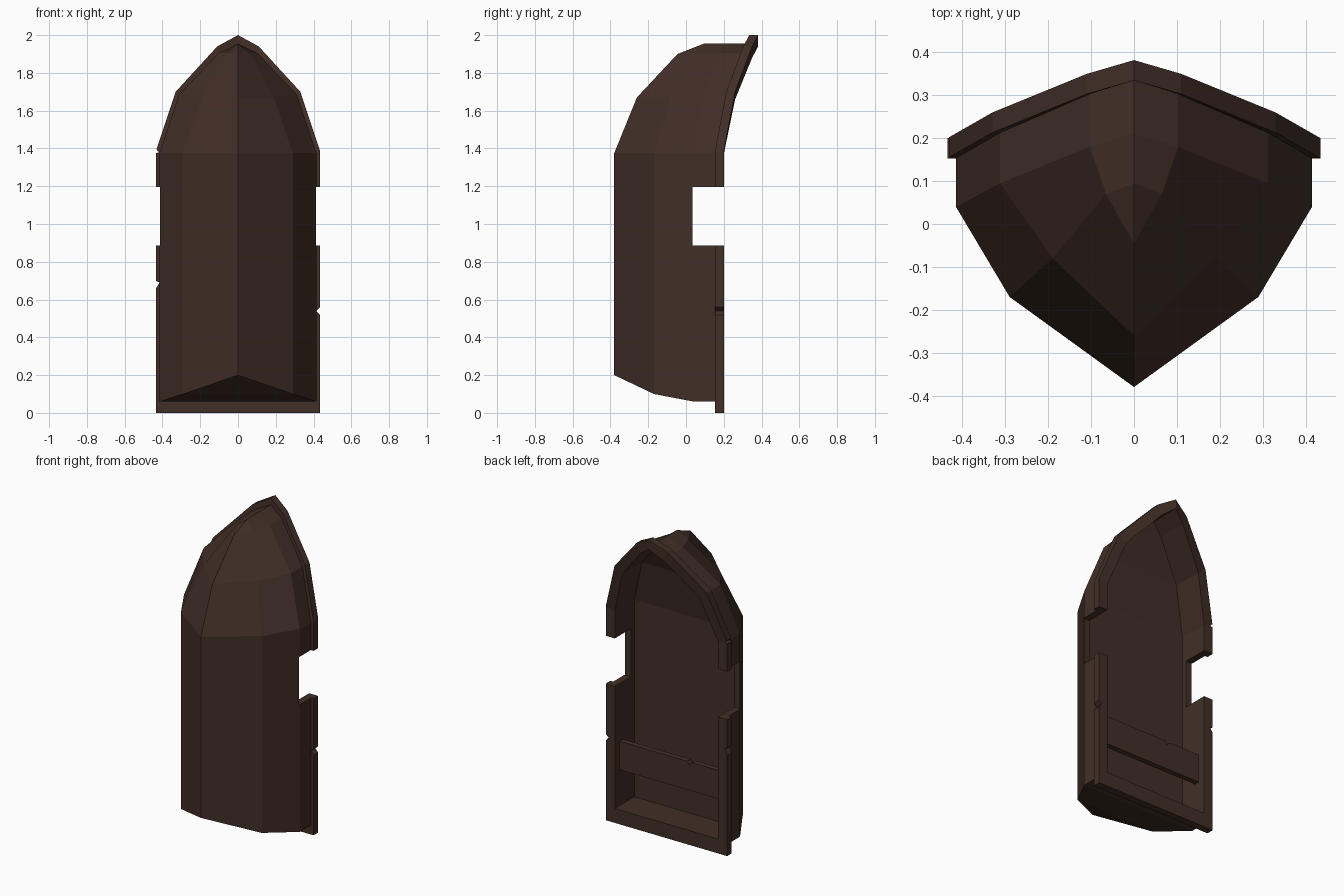
import bpy, bmesh

if "Cube" in bpy.data.objects:
    bpy.data.objects.remove(bpy.data.objects["Cube"])

wood = bpy.data.materials.new("dark_wood")
wood.diffuse_color = (0.054, 0.028, 0.020, 1)
wood.use_nodes = True
wood.node_tree.nodes["Principled BSDF"].inputs["Base Color"].default_value = wood.diffuse_color


def make_object(name, bm):
    bmesh.ops.recalc_face_normals(bm, faces=bm.faces)
    me = bpy.data.meshes.new(name)
    bm.to_mesh(me)
    bm.free()
    me.materials.append(wood)
    ob = bpy.data.objects.new(name, me)
    bpy.context.collection.objects.link(ob)
    return ob


def add_prism(bm, outline, y0, y1):
    """Solid from an x-z outline pushed along y."""
    a = [bm.verts.new((x, y0, z)) for x, z in outline]
    b = [bm.verts.new((x, y1, z)) for x, z in outline]
    bm.faces.new(a)
    bm.faces.new(b[::-1])
    for i in range(len(a)):
        j = (i + 1) % len(a)
        bm.faces.new((a[i], b[i], b[j], a[j]))


def add_box(bm, x0, x1, y0, y1, z0, z1):
    add_prism(bm, [(x0, z0), (x1, z0), (x1, z1), (x0, z1)], y0, y1)


def cut(ob, cutter):
    m = ob.modifiers.new("cut", 'BOOLEAN')
    m.operation = 'DIFFERENCE'
    m.solver = 'EXACT'
    m.object = cutter
    cutter.hide_render = True
    cutter.hide_viewport = False
    cutter.display_type = 'WIRE'


# Hull lines from stern to bow (half hull): five stations each
keel = [(0, -.38, .20), (0, -.38, 1.375), (0, -.26, 1.67), (0, -.045, 1.90), (0, .095, 1.955)]
chine = [(.29, -.17, .10), (.29, -.17, 1.375), (.19, -.08, 1.67), (.065, .07, 1.905), (0, .095, 1.955)]
side = [(.415, .06), (.415, 1.375), (.312, 1.685), (.103, 1.905), (0, 1.955)]
rim = [(.435, 0), (.435, 1.385), (.33, 1.70), (.11, 1.94), (0, 2.0)]
inner = [(.37, .093), (.37, 1.37), (.275, 1.66), (.08, 1.88), (0, 1.94)]
sheer = [.20, .20, .26, .35, .382]
bilge = [.04, .04, .095, .18, .21]


def line(outline, ys, drop=0):
    return [(x, y - drop, z) for (x, z), y in zip(outline, ys)]


floor = line(inner, sheer, .20)
rows = [keel, chine, line(side, bilge), line(side, sheer, .047), line(rim, sheer, .047),
        line(rim, sheer), line(inner, sheer), floor, [(0, y, z) for x, y, z in floor]]
# Centre line across the stern closes the transom
rows = [[(0, r[0][1], r[0][2])] + r for r in rows]

bm = bmesh.new()
for s in (1, -1):
    grid = [[bm.verts.new((s * x, y, z)) for x, y, z in r] for r in rows]
    for r0, r1 in zip(grid, grid[1:]):
        for i in range(len(r0) - 1):
            bm.faces.new((r0[i], r0[i + 1], r1[i + 1], r1[i]))
bmesh.ops.remove_doubles(bm, verts=bm.verts, dist=0.0005)
bmesh.ops.dissolve_degenerate(bm, edges=bm.edges, dist=0.0001)
hull = make_object("hull", bm)

# Bench across the hull
bm = bmesh.new()
add_box(bm, -.372, .372, .115, .15, .325, .51)
bench = make_object("bench", bm)

# Oar gaps and chips in the rim
bm = bmesh.new()
for s in (1, -1):
    add_box(bm, s * .3, s * .6, .035, .5, .885, 1.195)
add_prism(bm, [(.45, .50), (.45, .575), (.415, .54)], .1, .3)
add_prism(bm, [(-.45, .635), (-.45, .705), (-.415, .69)], .1, .3)
add_prism(bm, [(-.45, 1.37), (-.45, 1.415), (-.418, 1.38)], .1, .3)
cut(hull, make_object("rim_cutter", bm))

# Small split in the bench edge
bm = bmesh.new()
add_prism(bm, [(-.17, .53), (-.10, .53), (-.13, .49)], .1, .2)
cut(bench, make_object("bench_cutter", bm))
